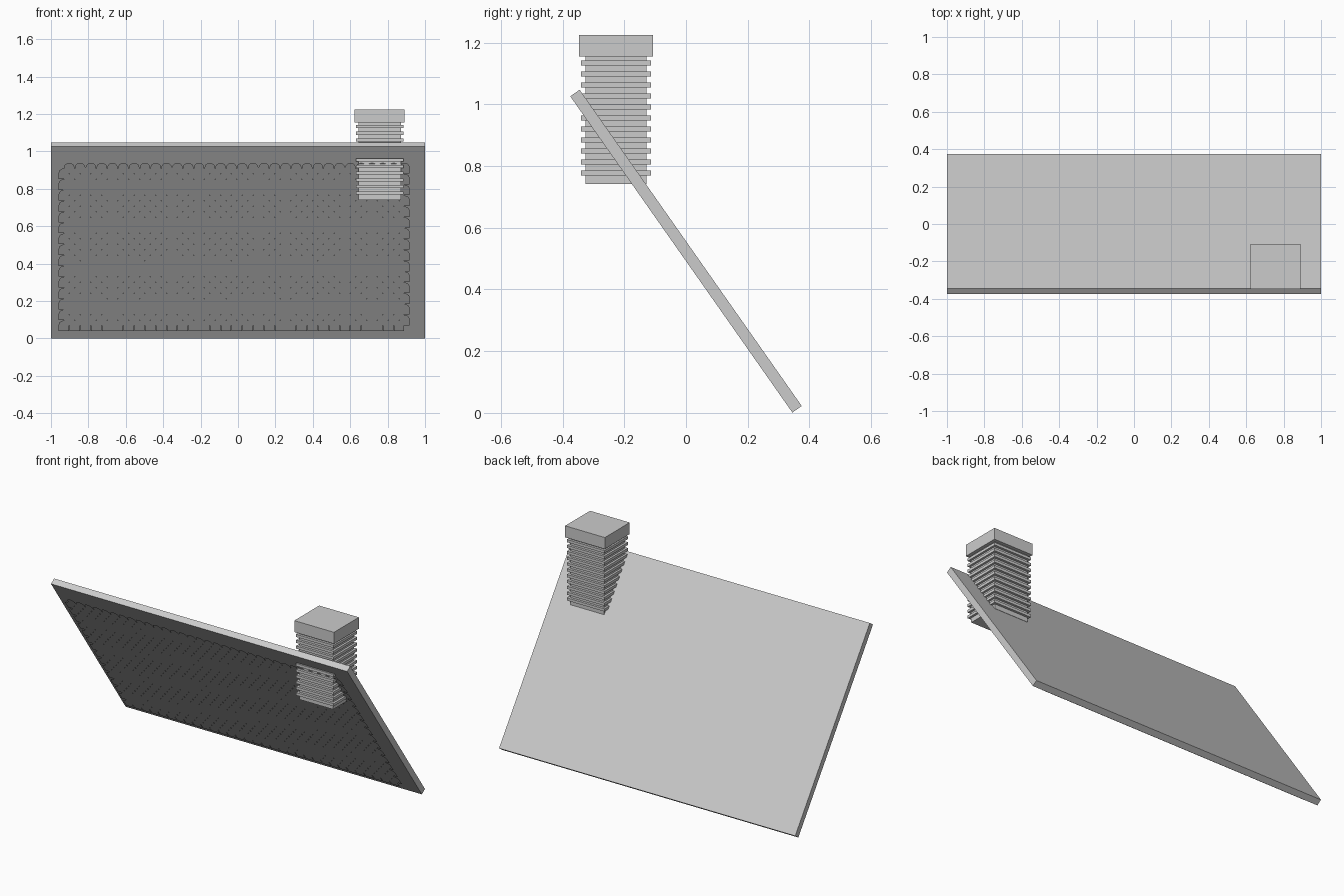
import bpy, bmesh, math
from mathutils import Matrix, Vector

cube = bpy.data.objects.get("Cube")
if cube:
    bpy.data.objects.remove(cube, do_unlink=True)

GREY = (0.6, 0.6, 0.6, 1)
grey = bpy.data.materials.new("plain_grey")
grey.use_nodes = True
grey.diffuse_color = GREY
grey.node_tree.nodes["Principled BSDF"].inputs["Base Color"].default_value = GREY


def finish(name, bm):
    mesh = bpy.data.meshes.new(name)
    bm.to_mesh(mesh)
    bm.free()
    mesh.materials.append(grey)
    obj = bpy.data.objects.new(name, mesh)
    bpy.context.collection.objects.link(obj)
    return obj


def add_box(bm, centre, size, tilt=0):
    matrix = (Matrix.Translation(centre) @ Matrix.Rotation(tilt, 4, 'X')
              @ Matrix.Diagonal((*size, 1)))
    bmesh.ops.create_cube(bm, size=1, matrix=matrix)


# Sloping roof slab
bm = bmesh.new()
add_box(bm, (0, 0, 0.524), (2, 0.037, 1.252), math.atan2(0.72, 1.025))
finish("roof_slab", bm)

# Chimney shaft, brick courses and cap
CX, CY = 0.757, -0.227
bm = bmesh.new()
add_box(bm, (CX, CY, 0.955), (0.228, 0.198, 0.428))
finish("chimney_shaft", bm)

bm = bmesh.new()
for i in range(11):
    add_box(bm, (CX, CY, 0.777 + 0.0356 * i), (0.254, 0.227, 0.0165))
finish("chimney_courses", bm)

bm = bmesh.new()
add_box(bm, (CX, CY, 1.19), (0.268, 0.24, 0.07))
finish("chimney_cap", bm)

# Round-ended shingles in staggered rows under the slab
COLS, ROWS = 32, 30
PITCH = 1.85 / COLS
START, END = Vector((0, 0.292, 0.04)), Vector((0, -0.328, 0.94))
up = (END - START).normalized()
out = Vector((0, -up.z, up.y))
step = (END - START).length / (ROWS + 1)
height, radius = 2 * step, PITCH * 0.48

bm = bmesh.new()
for row in range(ROWS):
    base = START + up * step * row
    left = -0.96 + (row % 2) * PITCH / 2
    for col in range(COLS):
        centre = left + PITCH * (col + 0.5)
        outline = [(-radius, 0), (radius, 0)]
        for k in range(7):
            a = math.pi * k / 6
            outline.append((radius * math.cos(a), height - radius + radius * math.sin(a)))
        verts = []
        for x, h in outline:
            p = base + up * h + out * (0.003 * h / height)
            verts.append(bm.verts.new((centre + x, p.y, p.z)))
        bm.faces.new(verts).normal_flip()
bm.normal_update()
for face in bm.faces:
    if face.normal.dot(out) < 0:
        face.normal_flip()
finish("roof_shingles", bm)
